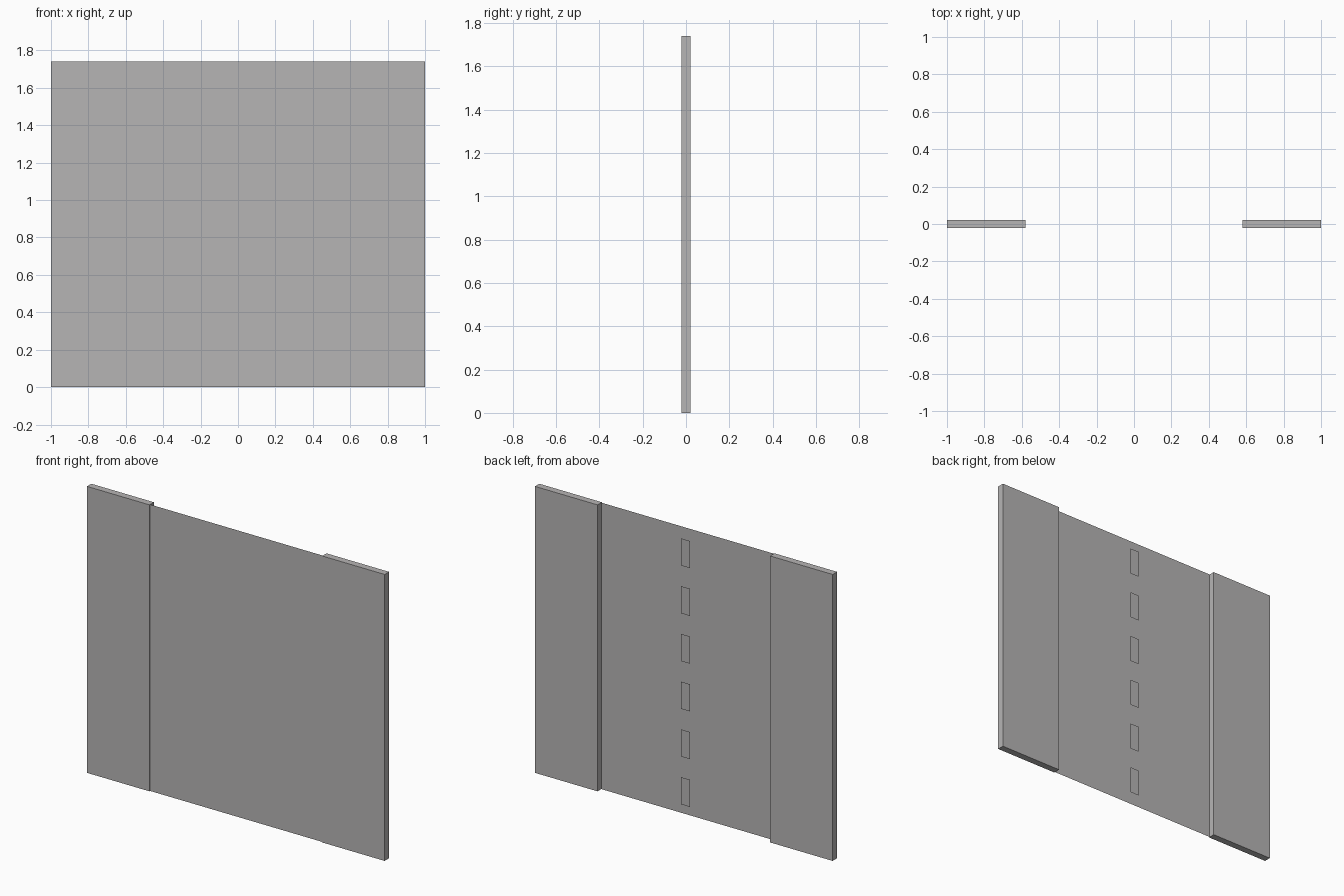
import bpy
import bmesh
from mathutils import Matrix, Vector

cube = bpy.data.objects.get("Cube")
if cube:
    bpy.data.objects.remove(cube, do_unlink=True)

HEIGHT = 1.74
THICK = 0.042
INNER = 0.58
ROAD_Y = -0.015
DASH_Y = 0.005
DASHES = 6

# One plain grey for every part
grey = bpy.data.materials.new("warm_grey")
colour = (0.47, 0.46, 0.46, 1)
grey.diffuse_color = colour
grey.use_nodes = True
grey.node_tree.nodes["Principled BSDF"].inputs["Base Color"].default_value = colour


def add_object(name, bm):
    mesh = bpy.data.meshes.new(name)
    bm.to_mesh(mesh)
    bm.free()
    mesh.materials.append(grey)
    obj = bpy.data.objects.new(name, mesh)
    bpy.context.collection.objects.link(obj)
    return obj


def box(name, centre, size):
    bm = bmesh.new()
    bmesh.ops.create_cube(bm, size=1)
    bmesh.ops.scale(bm, vec=size, verts=bm.verts)
    bmesh.ops.translate(bm, vec=centre, verts=bm.verts)
    return add_object(name, bm)


def sheet(name, centre, width, height):
    """Upright single-sided sheet facing the back."""
    bm = bmesh.new()
    bmesh.ops.create_grid(bm, x_segments=1, y_segments=1, size=0.5)
    bmesh.ops.scale(bm, vec=(width, height, 1), verts=bm.verts)
    turn = Matrix.Rotation(-1.5707963, 4, "X")
    bmesh.ops.transform(bm, matrix=Matrix.Translation(Vector(centre)) @ turn, verts=bm.verts)
    return add_object(name, bm)


# Raised pavements along both edges
for side, sign in (("left", 1), ("right", -1)):
    box(side + "_pavement", (sign * (1 + INNER) / 2, 0, HEIGHT / 2),
        (1 - INNER, THICK, HEIGHT))

# Road surface between the pavements
sheet("road_surface", (0, ROAD_Y, HEIGHT / 2), 2 * INNER, HEIGHT)

# Dashed centre line
step = HEIGHT / DASHES
for i in range(DASHES):
    sheet(f"centre_dash_{i + 1}", (0, DASH_Y, (i + 0.5) * step), 0.06, 0.165)
